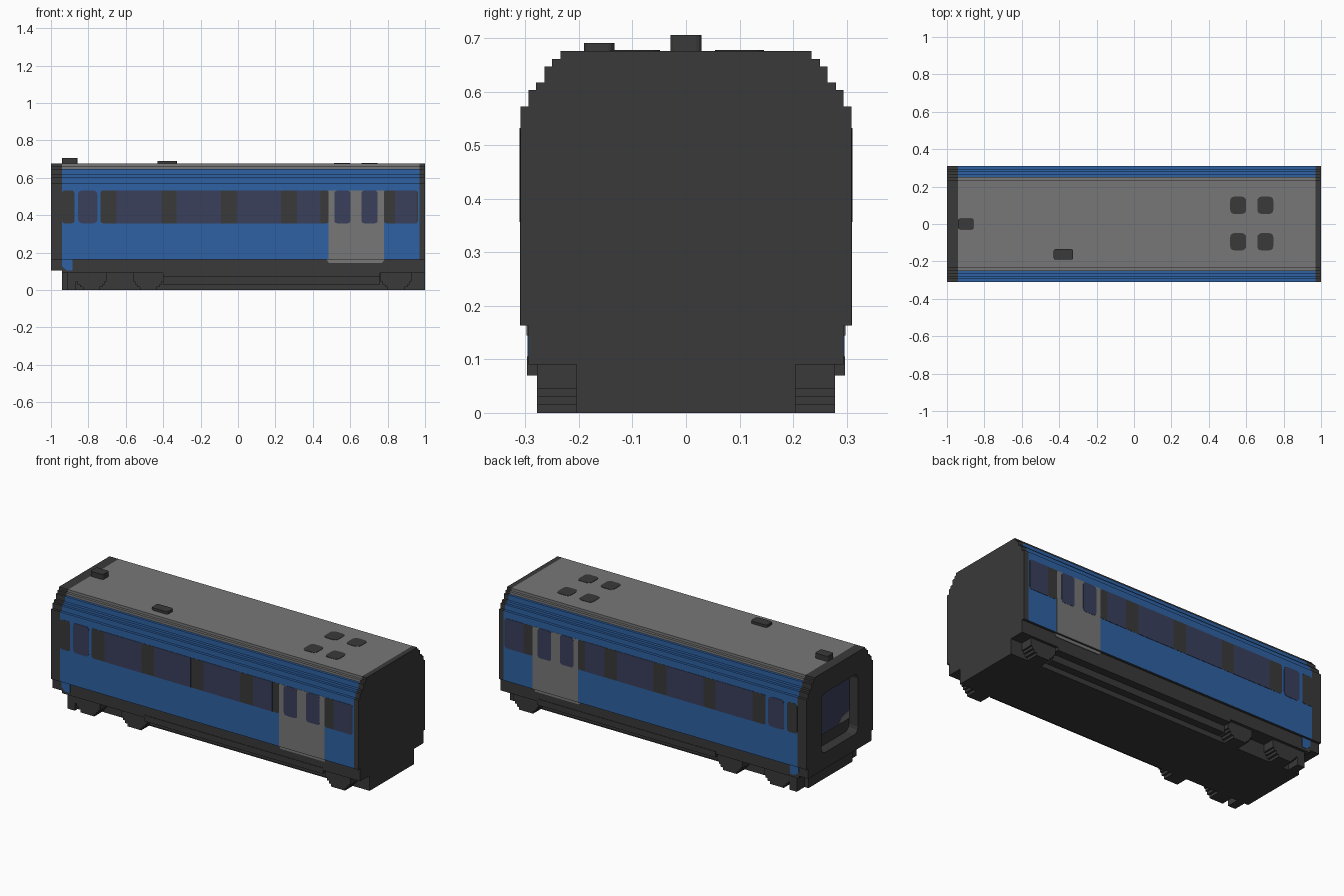
import bpy, bmesh, math
from mathutils import Vector

cube = bpy.data.objects.get("Cube")
if cube:
    bpy.data.objects.remove(cube, do_unlink=True)


def material(name, rgb):
    m = bpy.data.materials.new(name)
    m.use_nodes = True
    m.diffuse_color = (*rgb, 1)
    bsdf = m.node_tree.nodes["Principled BSDF"]
    bsdf.inputs["Base Color"].default_value = (*rgb, 1)
    bsdf.inputs["Roughness"].default_value = 0.8
    return m


DARK = material("charcoal", (0.041, 0.041, 0.041))
BLUE = material("body blue", (0.027, 0.119, 0.366))
GREY = material("roof grey", (0.185, 0.185, 0.185))
NAVY = material("window navy", (0.042, 0.050, 0.107))


def place(axis, u, v, w):
    """Map a 2D outline point and a depth to 3D for an extrusion axis."""
    return {"x": (w, u, v), "y": (u, w, v), "z": (u, v, w)}[axis]


def prism(name, outline, axis, a, b, mats, rule=None, hole=None):
    """Extrude an outline, with an optional hole, from depth a to b."""
    bm = bmesh.new()
    edges = []
    for loop in [outline] + ([hole] if hole else []):
        vs = [bm.verts.new(place(axis, u, v, a)) for u, v in loop]
        edges += [bm.edges.new((vs[i - 1], vs[i])) for i in range(len(vs))]
    if hole:
        bmesh.ops.triangle_fill(bm, edges=edges, use_beauty=True)
    else:
        bm.faces.new(vs)
    ext = bmesh.ops.extrude_face_region(bm, geom=bm.faces[:], use_keep_orig=True)
    shift = Vector(place(axis, 0, 0, b - a))
    bmesh.ops.translate(bm, vec=shift,
                        verts=[g for g in ext["geom"] if isinstance(g, bmesh.types.BMVert)])
    bmesh.ops.recalc_face_normals(bm, faces=bm.faces[:])
    if rule:
        for f in bm.faces:
            f.material_index = rule(f)
    me = bpy.data.meshes.new(name)
    bm.to_mesh(me)
    bm.free()
    for m in mats:
        me.materials.append(m)
    ob = bpy.data.objects.new(name, me)
    bpy.context.scene.collection.objects.link(ob)
    return ob


def rect(u0, u1, v0, v1, r=0.0, steps=3):
    """Rectangle outline with optional rounded corners."""
    if r == 0:
        return [(u0, v0), (u1, v0), (u1, v1), (u0, v1)]
    pts = []
    corners = [(u1 - r, v1 - r), (u0 + r, v1 - r), (u0 + r, v0 + r), (u1 - r, v0 + r)]
    for k, (cu, cv) in enumerate(corners):
        for i in range(steps + 1):
            t = math.pi / 2 * (k + i / steps)
            pts.append((cu + r * math.cos(t), cv + r * math.sin(t)))
    return pts


def section(bottom):
    """Stepped cross-section of the carriage."""
    half = [(0.294, bottom), (0.294, 0.163), (0.309, 0.163), (0.309, 0.573),
            (0.294, 0.573), (0.294, 0.603), (0.28, 0.603), (0.28, 0.617),
            (0.264, 0.617), (0.264, 0.647), (0.25, 0.647), (0.25, 0.661),
            (0.235, 0.661), (0.235, 0.676)]
    return half + [(-y, z) for y, z in reversed(half)]


def livery(f):
    """Dark ends and skirt, blue sides, grey roof."""
    c = f.calc_center_median()
    if abs(f.normal.x) > 0.5 or c.z < 0.17:
        return 0
    return 2 if c.z > 0.646 and abs(c.y) < 0.252 else 1


# Main shell and end caps
prism("carriage_body", section(0.09), "x", -0.94, 0.97, [DARK, BLUE, GREY], livery)
prism("rear_end_cap", section(0.09), "x", 0.97, 1.0, [DARK])
prism("cab_end_cap", section(0.105), "x", -1.0, -0.94, [DARK],
      hole=rect(-0.17, 0.17, 0.20, 0.55, 0.035))

# Recessed cab window
prism("cab_window", rect(-0.168, 0.168, 0.27, 0.54, 0.02), "x", -0.946, -0.938, [NAVY])
prism("cab_window_panel", [(-0.165, 0.275), (-0.07, 0.275), (-0.09, 0.305), (-0.165, 0.32)],
      "x", -0.949, -0.94, [GREY])

# Underframe
prism("underframe", rect(-0.205, 0.205, 0.0, 0.1), "x", -0.94, 1.0, [DARK])

Z0, Z1 = 0.357, 0.532
BANDS = [(-0.94, -0.875), (-0.735, 0.485), (0.78, 0.962)]
WINDOWS = [(-0.65, -0.41), (-0.33, -0.09), (-0.005, 0.23), (0.315, 0.44), (0.84, 0.955)]
WHEELS = [-0.785, -0.48, 0.845]

for side, s in (("right", -1), ("left", 1)):
    def plate(name, outline, y, mat, thick=0.002):
        prism(f"{side}_{name}", outline, "y", s * (y - 0.002), s * (y + thick), [mat])

    # Window band, windows and narrow cab door window
    for i, (a, b) in enumerate(BANDS):
        plate(f"window_band_{i + 1}", rect(a, b, Z0, Z1, 0.012), 0.309, DARK, 0.001)
    for i, (a, b) in enumerate(WINDOWS):
        plate(f"window_{i + 1}", rect(a, b, Z0, Z1), 0.309, NAVY)
    plate("cab_door_window", rect(-0.855, -0.752, Z0, Z1, 0.02), 0.309, NAVY)

    # Passenger double door with its sill and windows
    plate("door", rect(0.485, 0.78, 0.163, Z1), 0.309, GREY, 0.001)
    plate("door_sill", [(0.485, 0.145), (0.77, 0.145), (0.784, 0.163), (0.473, 0.163)],
          0.294, GREY, 0.004)
    for i, (a, b) in enumerate([(0.515, 0.602), (0.66, 0.747)]):
        plate(f"door_window_{i + 1}", rect(a, b, Z0, Z1, 0.015), 0.309, NAVY)

    # Blue corner of the skirt under the cab door
    plate("skirt_corner", [(-0.94, 0.125), (-0.915, 0.105), (-0.885, 0.105),
                           (-0.885, 0.163), (-0.94, 0.163)], 0.294, BLUE)

    # Stepped wheel covers
    for i, x in enumerate(WHEELS):
        half = [(0.045, 0.0), (0.045, 0.015), (0.06, 0.015), (0.06, 0.03),
                (0.072, 0.03), (0.072, 0.045), (0.082, 0.045), (0.082, 0.09)]
        outline = [(x + u, z) for u, z in half] + [(x - u, z) for u, z in reversed(half)]
        prism(f"{side}_wheel_cover_{i + 1}", outline, "y", s * 0.205, s * 0.278, [DARK])

    # Front step and long equipment box under the floor
    prism(f"{side}_end_step", rect(-0.915, -0.867, 0.0, 0.09), "y", s * 0.205, s * 0.278, [DARK])
    prism(f"{side}_equipment_box", rect(-0.40, 0.76, 0.07, 0.105), "y",
          s * 0.2, s * 0.297, [DARK])
    prism(f"{side}_equipment_box_lower", rect(-0.40, 0.76, 0.03, 0.07), "y",
          s * 0.2, s * 0.25, [DARK])

# Roof fittings
prism("roof_horn_box", rect(-0.94, -0.858, -0.029, 0.029, 0.01), "z", 0.67, 0.706, [DARK])
prism("roof_hatch", rect(-0.43, -0.325, -0.191, -0.134, 0.012), "z", 0.67, 0.691, [DARK])
for i, (x, y) in enumerate([(x, y) for x in (0.557, 0.702) for y in (-0.095, 0.1)]):
    prism(f"roof_vent_{i + 1}", rect(x - 0.043, x + 0.043, y - 0.046, y + 0.046, 0.022),
          "z", 0.672, 0.678, [DARK])
